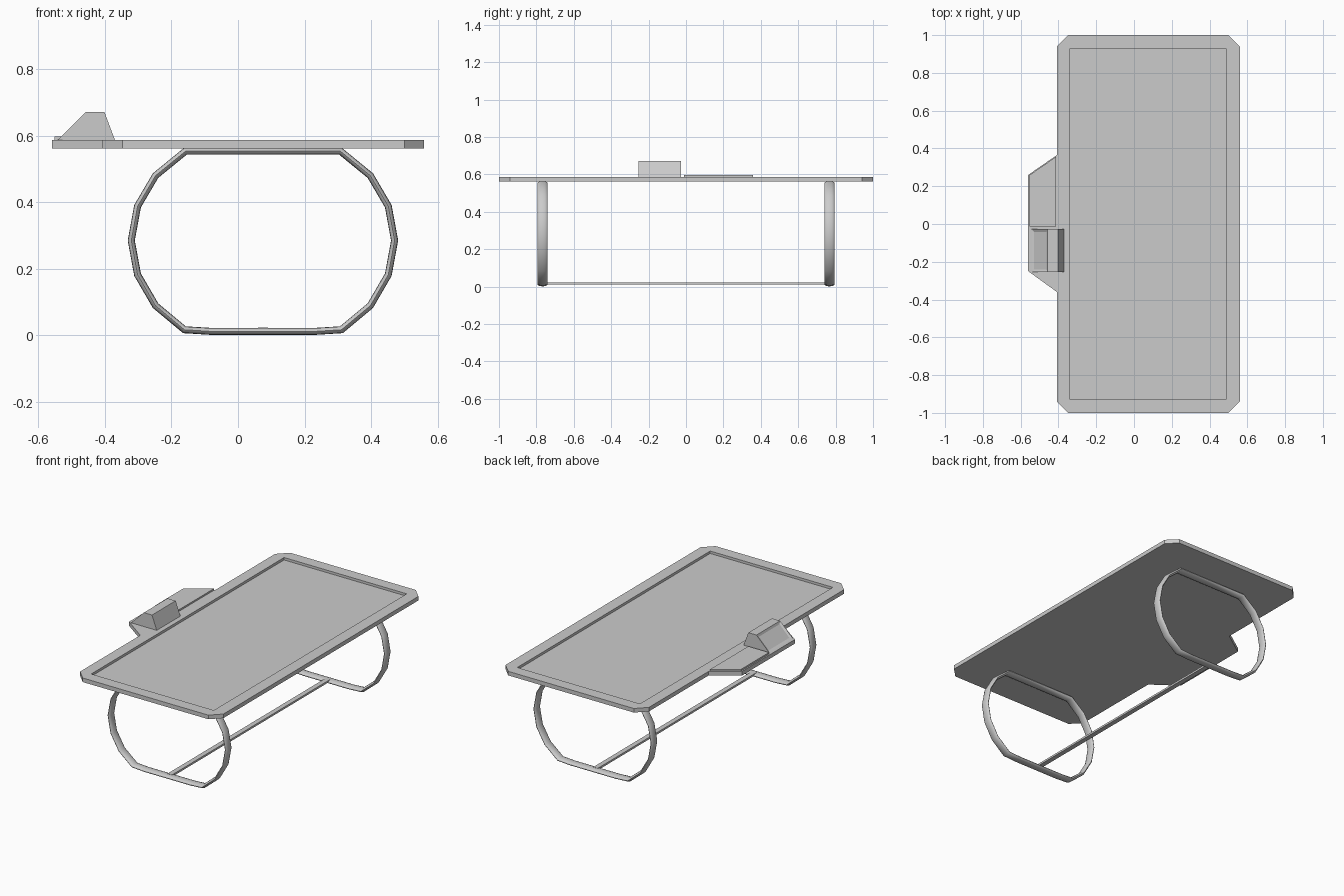
import bpy, bmesh, math
from mathutils import Vector

if "Cube" in bpy.data.objects:
    bpy.data.objects.remove(bpy.data.objects["Cube"])


def make_object(name, bm):
    bmesh.ops.recalc_face_normals(bm, faces=bm.faces)
    mesh = bpy.data.meshes.new(name)
    bm.to_mesh(mesh)
    bm.free()
    ob = bpy.data.objects.new(name, mesh)
    bpy.context.collection.objects.link(ob)
    return ob


def extrude_profile(points, direction):
    """Closed prism from a planar outline."""
    bm = bmesh.new()
    face = bm.faces.new([bm.verts.new(p) for p in points])
    ext = bmesh.ops.extrude_face_region(bm, geom=[face], use_keep_orig=True)
    verts = [g for g in ext["geom"] if isinstance(g, bmesh.types.BMVert)]
    bmesh.ops.translate(bm, verts=verts, vec=direction)
    bmesh.ops.recalc_face_normals(bm, faces=bm.faces)
    return bm


def slab(name, outline, z0, z1):
    return make_object(name, extrude_profile([(x, y, z0) for x, y in outline], (0, 0, z1 - z0)))


def rect(x0, x1, y0, y1):
    return [(x0, y0), (x1, y0), (x1, y1), (x0, y1)]


Z0, Z1 = 0.562, 0.587

# Table top: chamfered slab with a shallow rectangular recess
X0, X1, Y, C = -0.408, 0.56, 1.0, 0.06
top = slab("table_top", [(X0 + C, -Y), (X1 - C, -Y), (X1, -Y + C), (X1, Y - C),
                         (X1 - C, Y), (X0 + C, Y), (X0, Y - C), (X0, -Y + C)], Z0, Z1)
cutter = slab("recess_cutter", rect(-0.34, 0.488, -0.93, 0.93), Z1 - 0.015, Z1 + 0.05)
cutter.hide_render = True
mod = top.modifiers.new("recess", "BOOLEAN")
mod.operation = "DIFFERENCE"
mod.object = cutter
bpy.context.view_layer.objects.active = top
bpy.ops.object.modifier_apply(modifier=mod.name)
bpy.data.objects.remove(cutter)

# Side shelf and the thin pad lying on it
slab("side_shelf", [(X0, -0.36), (X0, 0.365), (-0.56, 0.26), (-0.56, -0.25)], Z0, Z1)
slab("shelf_pad", [(-0.412, -0.012), (-0.412, 0.357), (-0.552, 0.26), (-0.552, -0.012)], Z1, 0.597)

# Control box with a sunken panel on its sloped outer face
profile = [(-0.543, Z1), (-0.457, 0.672), (-0.402, 0.672), (-0.37, Z1)]
bm = extrude_profile([(x, -0.255, z) for x, z in profile], (0, 0.228, 0))
slope = min(bm.faces, key=lambda f: f.normal.x)
bmesh.ops.inset_individual(bm, faces=[slope], thickness=0.02)
bmesh.ops.translate(bm, verts=slope.verts[:], vec=-slope.normal * 0.006)
make_object("control_box", bm)

# Leg loops: elliptical tube swept round a flattened ring
CX, SIDES, R_IN, R_Y = 0.075, 12, 0.0105, 0.0275
left = [(-0.08, 0.0115), (-0.161, 0.0165), (-0.248, 0.089), (-0.302, 0.182), (-0.321, 0.285),
        (-0.302, 0.388), (-0.248, 0.48), (-0.158, 0.5535)]
path = [Vector(p) for p in left + [(2 * CX - x, z) for x, z in reversed(left)]]


def leg_loop(name, y):
    bm = bmesh.new()
    n = len(path)
    rings = []
    for i, p in enumerate(path):
        a = (p - path[i - 1]).normalized()
        b = (path[(i + 1) % n] - p).normalized()
        t = (a + b).normalized()
        out = Vector((-t.y, t.x)) * R_IN / t.dot(a)
        ring = []
        for k in range(SIDES):
            ang = 2 * math.pi * k / SIDES
            q = p + out * math.cos(ang)
            ring.append(bm.verts.new((q.x, y + R_Y * math.sin(ang), q.y)))
        rings.append(ring)
    for i in range(n):
        r, s = rings[i], rings[(i + 1) % n]
        for k in range(SIDES):
            m = (k + 1) % SIDES
            bm.faces.new((r[k], r[m], s[m], s[k]))
    ob = make_object(name, bm)
    bpy.ops.object.select_all(action="DESELECT")
    ob.select_set(True)
    bpy.context.view_layer.objects.active = ob
    bpy.ops.object.shade_smooth_by_angle(angle=math.radians(50))


leg_loop("front_leg", -0.767)
leg_loop("back_leg", 0.767)

# Floor crossbar joining the legs
slab("crossbar", rect(CX - 0.015, CX + 0.015, -0.765, 0.765), 0.011, 0.023)
